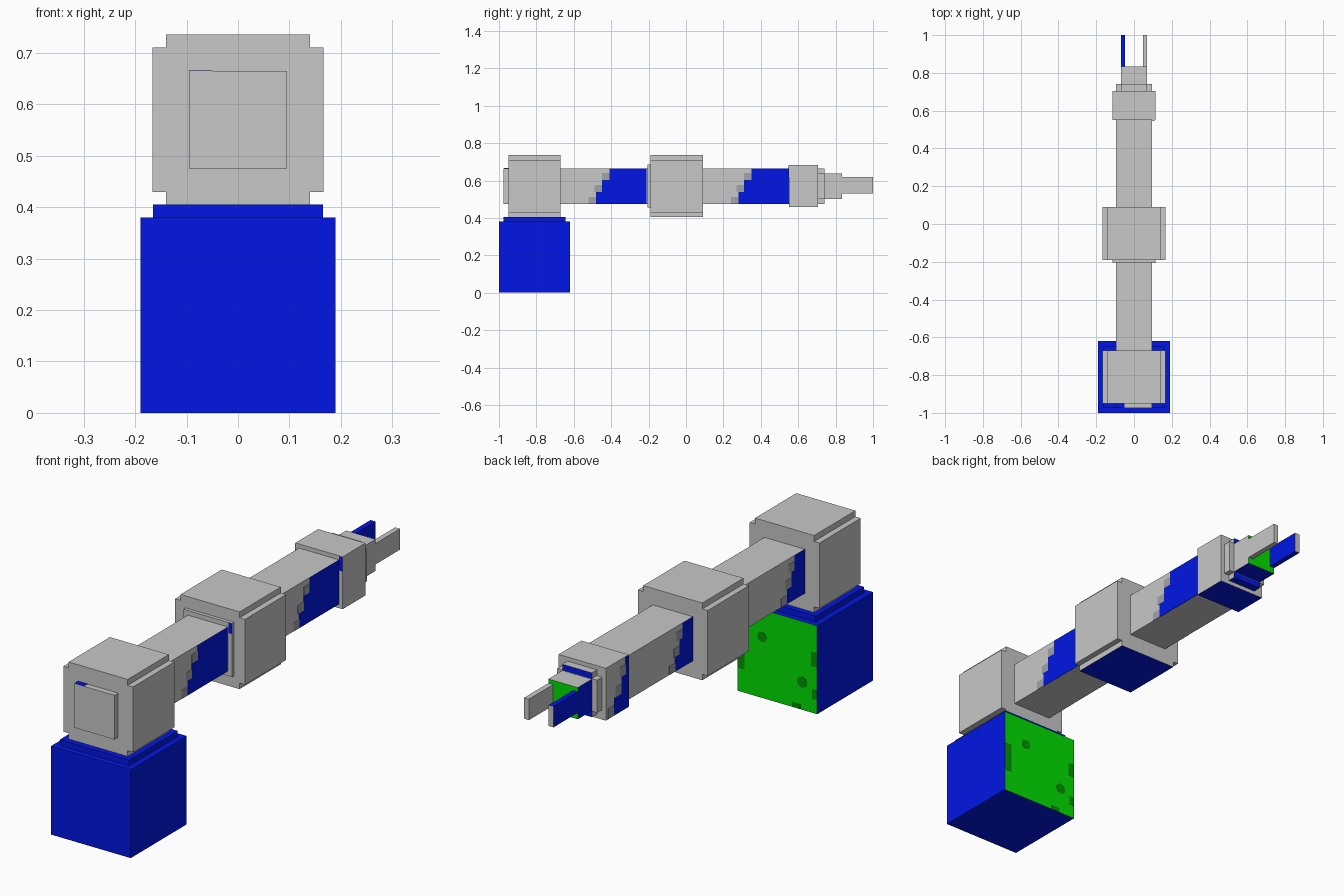
import bpy, bmesh, math
from mathutils import Vector

if "Cube" in bpy.data.objects:
    bpy.data.objects.remove(bpy.data.objects["Cube"])


def mat(name, col):
    m = bpy.data.materials.new(name)
    m.diffuse_color = (*col, 1)
    m.use_nodes = True
    m.node_tree.nodes["Principled BSDF"].inputs["Base Color"].default_value = m.diffuse_color
    return m


GREY, BLUE, GREEN, DARK_GREEN, SLATE = range(5)
MATS = [mat("grey", (0.58, 0.58, 0.58)), mat("blue", (0.0005, 0.008, 0.78)),
        mat("green", (0.0005, 0.74, 0.001)), mat("dark_green", (0.0005, 0.3, 0.001)),
        mat("slate", (0.36, 0.36, 0.42))]
AXES = {"+x": (1, 0, 0), "-x": (-1, 0, 0), "+y": (0, 1, 0),
        "-y": (0, -1, 0), "+z": (0, 0, 1), "-z": (0, 0, -1)}


def finish(name, bm):
    me = bpy.data.meshes.new(name)
    bm.to_mesh(me)
    bm.free()
    for m in MATS:
        me.materials.append(m)
    ob = bpy.data.objects.new(name, me)
    bpy.context.collection.objects.link(ob)
    return ob


def box(name, x, y, z, col=GREY, sides={}):
    """Box from axis ranges; sides={'+y': colour} recolours faces by direction."""
    bm = bmesh.new()
    bmesh.ops.create_cube(bm, size=1)
    for v in bm.verts:
        for i, (a, b) in enumerate((x, y, z)):
            v.co[i] = a if v.co[i] < 0 else b
    bm.normal_update()
    for f in bm.faces:
        f.material_index = col
        for d, c in sides.items():
            if f.normal.dot(Vector(AXES[d])) > 0.9:
                f.material_index = c
    return finish(name, bm)


def sym(r, c=0.0):
    return (c - r, c + r)


ZC = 0.57  # height of the arm axis


def cross_block(name, y, wide, narrow, cap_sides={}):
    """Block with notched long edges, made of two crossing boxes."""
    box(name + "_sides", sym(wide), y, sym(narrow, ZC))
    box(name + "_caps", sym(narrow), y, sym(wide, ZC), sides=cap_sides)


def side_steps(name, side, ends, fixed, half, r):
    """Stepped painted patch on one side of the arm; rows go bottom to top."""
    h = 2 * half / len(ends)
    for i, e in enumerate(ends):
        z = (ZC - half + i * h, ZC - half + (i + 1) * h)
        x = sorted((side * (r - 0.002), side * (r + 0.001)))
        box(f"{name}_{i}", x, sorted((e, fixed)), z, BLUE)
        s = e + math.copysign(0.04, e - fixed)
        box(f"{name}_fade_{i}", x, sorted((e, s)), (z[0], z[0] + h * 0.6), SLATE)


# Base and turntable
box("base", sym(0.19), (-1, -0.62), (0, 0.38), BLUE, sides={"+y": GREEN})
box("turntable", sym(0.165), (-0.975, -0.645), (0.38, 0.405), BLUE)

# Spots on the back of the base
for i, (x, z, r) in enumerate([(0.073, 0.262, 0.022), (-0.118, 0.118, 0.024)]):
    bm = bmesh.new()
    bmesh.ops.create_cone(bm, cap_ends=True, segments=8, radius1=r, radius2=r, depth=0.002)
    for v in bm.verts:
        v.co = Vector((v.co.x + x, v.co.z - 0.62, v.co.y + z))
    bmesh.ops.recalc_face_normals(bm, faces=bm.faces)
    for f in bm.faces:
        f.material_index = DARK_GREEN
    finish(f"back_spot_{i}", bm)
for i, (x, z) in enumerate([((0.155, 0.189), (0.1, 0.23)), ((-0.189, -0.16), (0.2, 0.26)),
                            ((-0.189, -0.165), (0.06, 0.1)), ((-0.11, -0.07), (0.001, 0.02))]):
    box(f"edge_spot_{i}", x, (-0.621, -0.619), z, DARK_GREEN)

# Shoulder and elbow joints
cross_block("shoulder", (-0.95, -0.67), 0.166, 0.1405)
cross_block("elbow", (-0.19, 0.09), 0.166, 0.1405, {"-z": BLUE})

# Collar where the lower arm meets the elbow
box("elbow_collar", sym(0.115), (-0.205, -0.18), sym(0.115, ZC))
box("elbow_collar_mark", (0.1, 0.115), (-0.206, -0.204), (0.64, 0.685), BLUE)

# Arm segments; the lower one pokes through the shoulder
box("lower_arm", sym(0.095), (-0.975, -0.18), sym(0.095, ZC))
box("lower_arm_end_mark", (-0.095, -0.05), (-0.974, -0.95), (0.664, 0.666), BLUE)
box("upper_arm", sym(0.095), (0.08, 0.56), sym(0.095, ZC))
for name, off in (("lower_arm", 0.0), ("upper_arm", 0.76)):
    side_steps(name + "_right_paint", 1, [-0.48 + off, -0.45 + off, -0.41 + off],
               -0.21 + off, 0.095, 0.095)
    side_steps(name + "_left_paint", -1, [-0.55 + off, -0.58 + off, -0.6 + off],
               -0.67 + off, 0.095, 0.095)

# Wrist and flange
box("wrist", sym(0.1125), (0.55, 0.705), sym(0.1125, ZC), sides={"-z": BLUE})
box("wrist_mark", (0.095, 0.112), (0.549, 0.551), (0.62, 0.68), BLUE)
side_steps("wrist_left_paint", -1, [0.65, 0.6, 0.57], 0.551, 0.11, 0.1125)
cross_block("flange", (0.69, 0.74), 0.095, 0.07, {"+y": BLUE, "-z": BLUE})

# Gripper
box("gripper_palm", sym(0.07), (0.70, 0.835), sym(0.068, ZC),
    sides={"+y": GREEN, "-z": BLUE, "-x": BLUE})
box("right_finger", (0.047, 0.07), (0.82, 1.0), sym(0.045, 0.575))
box("left_finger", (-0.07, -0.047), (0.82, 1.0), sym(0.045, 0.575), BLUE,
    sides={"+y": GREY})
